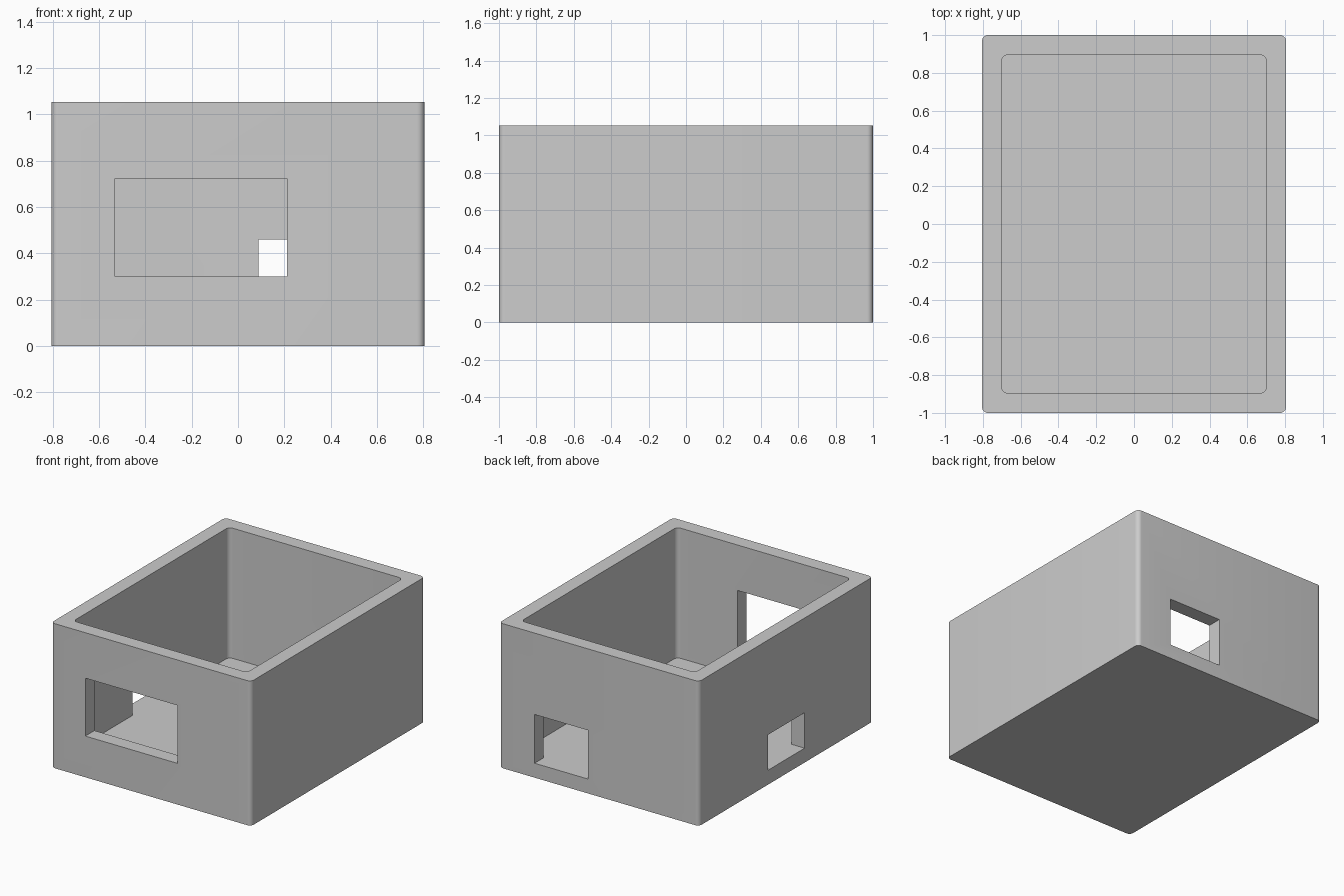
import bpy, bmesh, math

if "Cube" in bpy.data.objects:
    bpy.data.objects.remove(bpy.data.objects["Cube"])

HX, HY, H = 0.805, 1.0, 1.053   # outer half sizes and height
WALL, R = 0.105, 0.032          # wall/floor thickness, corner radius


def block(name, lo, hi, radius=0.0):
    """Box between two corners, with optional rounded vertical edges."""
    bm = bmesh.new()
    bmesh.ops.create_cube(bm, size=1)
    for v in bm.verts:
        v.co = [(l + h) / 2 + c * (h - l) for l, h, c in zip(lo, hi, v.co)]
    if radius:
        upright = [e for e in bm.edges
                   if abs(e.verts[0].co.z - e.verts[1].co.z) > 0.1]
        bmesh.ops.bevel(bm, geom=upright, offset=radius, segments=8,
                        profile=0.5, affect='EDGES')
    mesh = bpy.data.meshes.new(name)
    bm.to_mesh(mesh)
    bm.free()
    obj = bpy.data.objects.new(name, mesh)
    bpy.context.collection.objects.link(obj)
    return obj


# Outer shell
box = block("open_box", (-HX, -HY, 0), (HX, HY, H), R)
grey = bpy.data.materials.new("plain grey")
grey.diffuse_color = (0.604, 0.604, 0.604, 1)
grey.use_nodes = True
grey.node_tree.nodes["Principled BSDF"].inputs["Base Color"].default_value = grey.diffuse_color
box.data.materials.append(grey)

# Hollow and the three wall openings
cutters = [
    block("hollow_cutter", (-HX + WALL, -HY + WALL, WALL),
          (HX - WALL, HY - WALL, H + 0.2), R),
    block("front_opening_cutter", (-0.53, -HY - 0.1, 0.30),
          (0.212, -HY + 0.2, 0.722)),
    block("back_opening_cutter", (0.088, HY - 0.2, WALL),
          (0.52, HY + 0.1, 0.46)),
    block("left_opening_cutter", (-HX - 0.1, -0.215, WALL),
          (-HX + 0.2, 0.205, 0.363)),
]
for c in cutters:
    mod = box.modifiers.new(c.name, 'BOOLEAN')
    mod.operation, mod.solver, mod.object = 'DIFFERENCE', 'EXACT', c

# Apply the cuts, then remove the helpers
bpy.context.view_layer.objects.active = box
box.select_set(True)
for c in cutters:
    c.select_set(False)
    bpy.ops.object.modifier_apply(modifier=c.name)
for c in cutters:
    bpy.data.objects.remove(c)

# Smooth corners, sharp edges elsewhere
bpy.ops.object.shade_smooth_by_angle(angle=math.radians(30))
